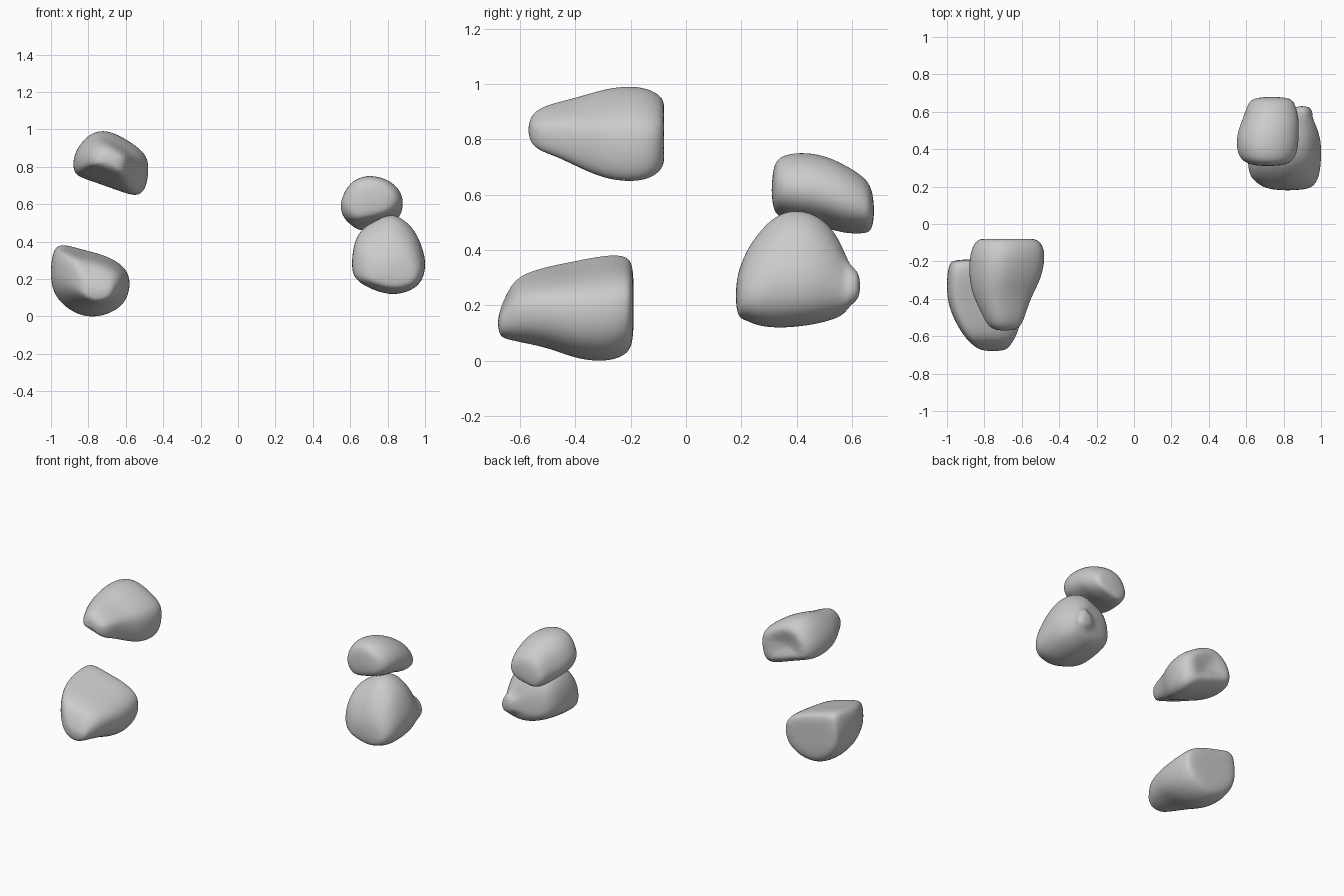
import bpy
import bmesh
from mathutils import Vector

if "Cube" in bpy.data.objects:
    bpy.data.objects.remove(bpy.data.objects["Cube"], do_unlink=True)

# One plain stone colour for everything
stone = bpy.data.materials.new("stone grey")
stone.use_nodes = True
stone.diffuse_color = (0.6, 0.6, 0.6, 1)
stone.node_tree.nodes["Principled BSDF"].inputs["Base Color"].default_value = (0.6, 0.6, 0.6, 1)
stone.node_tree.nodes["Principled BSDF"].inputs["Roughness"].default_value = 0.8


def bounds(points):
    """Smallest and largest corner of a set of points."""
    points = list(points)
    low = Vector([min(p[axis] for p in points) for axis in range(len(points[0]))])
    high = Vector([max(p[axis] for p in points) for axis in range(len(points[0]))])
    return low, high


def fit_to(obj, low, high):
    """Stretch the cage so the smoothed surface fills the wanted box."""
    bpy.context.view_layer.update()
    smoothed = obj.evaluated_get(bpy.context.evaluated_depsgraph_get())
    now_low, now_high = bounds([v.co.copy() for v in smoothed.data.vertices])
    for vert in obj.data.vertices:
        for axis in range(3):
            share = (vert.co[axis] - now_low[axis]) / (now_high[axis] - now_low[axis])
            vert.co[axis] = low[axis] + share * (high[axis] - low[axis])
    obj.data.update()


def rock(name, profile, sections, ends, depth):
    """Loft the front profile through boxes along y (all in hundredths).

    profile:  outline as (x, z)
    sections: (y, left, right, bottom, top) of each slice
    ends:     y of the middle of the front and back caps
    depth:    full reach in y
    """
    p_low, p_high = bounds(profile)
    size = p_high - p_low
    bm = bmesh.new()
    rings = []
    for y, left, right, bottom, top in sections:
        ring = []
        for x, z in profile:
            u = (x - p_low.x) / size.x
            v = (z - p_low.y) / size.y
            place = Vector((left + u * (right - left), y, bottom + v * (top - bottom)))
            ring.append(bm.verts.new(place / 100))
        rings.append(ring)

    # Side skin
    count = len(profile)
    for ring, following in zip(rings, rings[1:]):
        for i in range(count):
            j = (i + 1) % count
            bm.faces.new((ring[i], ring[j], following[j], following[i]))

    # Front and back caps, as fans around a middle point
    for ring, y in zip((rings[0], rings[-1]), ends):
        middle = sum((v.co for v in ring), Vector()) / count
        middle.y = y / 100
        hub = bm.verts.new(middle)
        for i in range(count):
            bm.faces.new((ring[i], ring[(i + 1) % count], hub))

    bmesh.ops.recalc_face_normals(bm, faces=bm.faces[:])
    mesh = bpy.data.meshes.new(name)
    bm.to_mesh(mesh)
    bm.free()
    mesh.materials.append(stone)
    mesh.shade_smooth()
    obj = bpy.data.objects.new(name, mesh)
    bpy.context.collection.objects.link(obj)

    smooth = obj.modifiers.new("rounding", "SUBSURF")
    smooth.levels = smooth.render_levels = 3
    low = Vector((p_low.x, depth[0], p_low.y)) / 100
    high = Vector((p_high.x, depth[1], p_high.y)) / 100
    fit_to(obj, low, high)
    return obj


# Upper rock with a blunt nose and a dented back
rock("upper_front_rock",
     [(-88, 78), (-88, 86), (-82, 95), (-74, 99), (-65, 97), (-52, 89),
      (-48, 83), (-49, 71), (-53, 65), (-61, 67), (-75, 72), (-85, 75)],
     [(-56, -76, -63, 79, 88), (-53, -79, -60, 76, 91), (-47, -82, -58, 74, 93),
      (-39, -86, -55, 70, 95), (-30, -88, -50, 66, 98), (-20, -88, -48, 65, 99),
      (-13, -86, -49, 67, 97), (-9, -82, -54, 72, 93)],
     (-57, -13), (-57, -8))

# Lower rock, flat behind and narrowing to the front
rock("lower_front_rock",
     [(-99, 34), (-95, 38), (-85, 35), (-72, 32), (-62, 27), (-58, 20),
      (-60, 9), (-67, 3), (-77, 0), (-87, 2), (-96, 9), (-100, 18)],
     [(-67, -83, -68, 9, 19), (-64, -87, -66, 8, 26), (-60, -91, -63, 7, 31),
      (-50, -97, -60, 5, 34), (-40, -100, -58, 1, 36), (-30, -100, -58, 0, 38),
      (-23, -99, -59, 2, 38), (-20, -97, -61, 6, 35)],
     (-68, -20), (-68, -19))

# Upper rock resting on another, sloping down to a blunt back
rock("upper_back_rock",
     [(55, 56), (57, 64), (61, 71), (69, 75), (79, 73), (86, 67),
      (88, 60), (86, 54), (80, 50), (72, 48), (63, 46), (58, 49)],
     [(32, 62, 82, 54, 71), (35, 57, 86, 52, 74), (42, 55, 88, 50, 75),
      (50, 56, 88, 49, 74), (57, 59, 88, 47, 71), (64, 61, 86, 47, 67),
      (67, 64, 84, 48, 63)],
     (31, 68), (31, 68))

# Supporting rock with a peaked top and a small knob behind
rock("lower_back_rock",
     [(61, 25), (62, 38), (66, 46), (74, 50), (82, 54), (90, 49), (95, 43),
      (100, 30), (98, 19), (91, 14), (81, 12), (70, 16), (64, 20)],
     [(19, 71, 94, 16, 32), (22, 66, 97, 15, 39), (26, 62, 99, 13, 45),
      (34, 61, 100, 12, 53), (45, 62, 100, 13, 53), (53, 65, 97, 15, 47),
      (57, 71, 95, 17, 39), (59, 82, 95, 20, 34), (62, 85, 94, 22, 32)],
     (18, 63), (18, 63))
